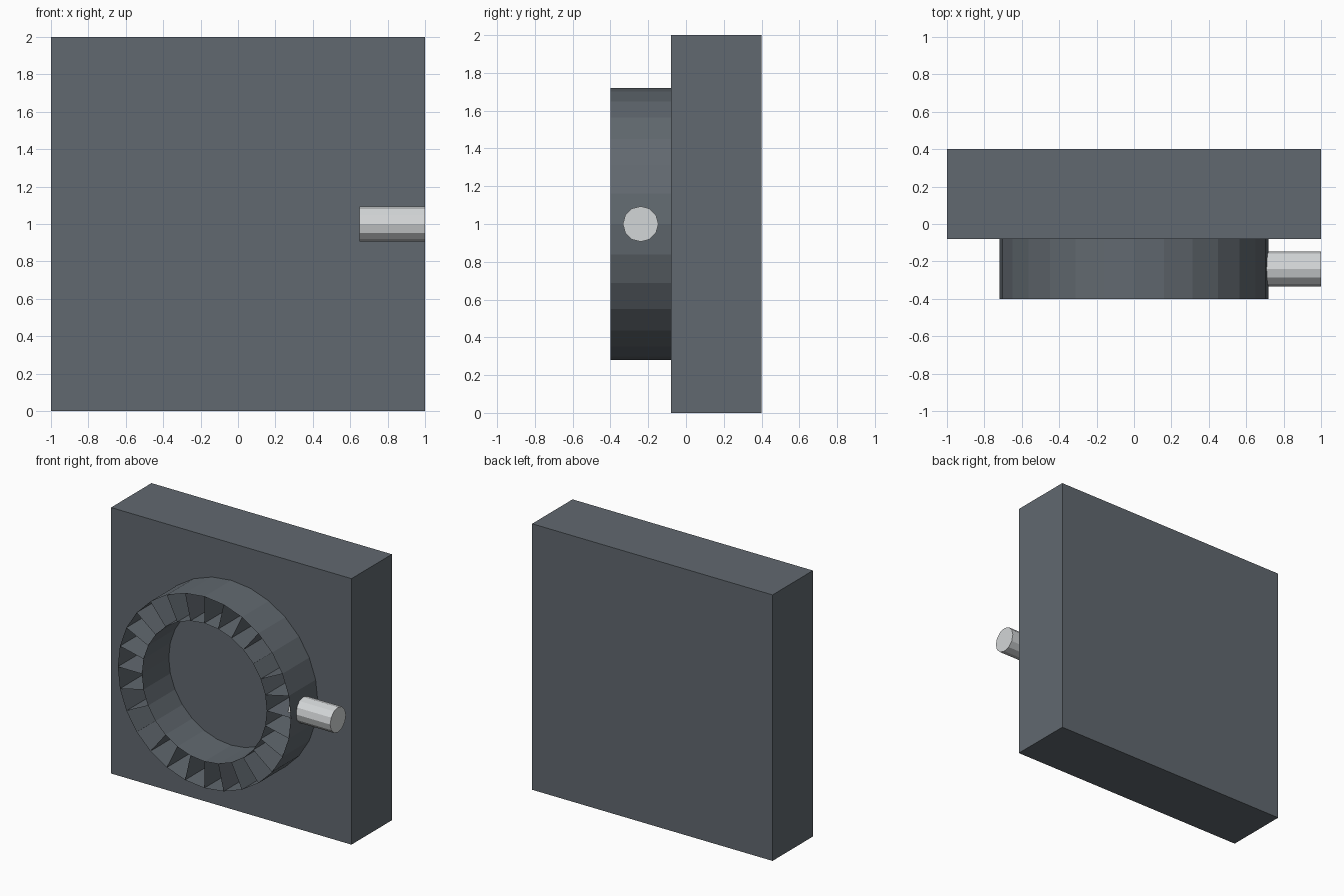
import bpy, bmesh, math
from mathutils import Matrix

if "Cube" in bpy.data.objects:
    bpy.data.objects.remove(bpy.data.objects["Cube"])


def material(name, color):
    mat = bpy.data.materials.new(name)
    mat.diffuse_color = (*color, 1)
    mat.use_nodes = True
    mat.node_tree.nodes["Principled BSDF"].inputs["Base Color"].default_value = mat.diffuse_color
    return mat


def finish(name, bm, mat):
    bmesh.ops.remove_doubles(bm, verts=bm.verts, dist=1e-5)
    mesh = bpy.data.meshes.new(name)
    bm.to_mesh(mesh)
    bm.free()
    mesh.materials.append(mat)
    obj = bpy.data.objects.new(name, mesh)
    bpy.context.collection.objects.link(obj)
    return obj


dark = material("dark_steel", (0.12, 0.14, 0.16))
light = material("light_metal", (0.65, 0.67, 0.68))
FRONT, SEAM, BACK = -0.4, -0.08, 0.4

# Square backing plate
bm = bmesh.new()
bmesh.ops.create_cube(bm, size=1, matrix=Matrix.Translation((0, (SEAM + BACK) / 2, 1))
                      @ Matrix.Diagonal((2, BACK - SEAM, 2, 1)))
finish("plate", bm, dark)

# Open-fronted ring: outer wall, inner wall and radial partitions between the cells
SIDES, R_OUT, R_IN = 28, 0.72, 0.52
bm = bmesh.new()


def point(radius, i, y):
    a = 2 * math.pi * (i % SIDES) / SIDES
    return bm.verts.new((radius * math.cos(a), y, 1 + radius * math.sin(a)))


def wall(r0, i0, r1, i1):
    bm.faces.new((point(r0, i0, FRONT), point(r1, i1, FRONT),
                  point(r1, i1, SEAM), point(r0, i0, SEAM)))


for i in range(SIDES):
    wall(R_OUT, i, R_OUT, i + 1)
    wall(R_IN, i + 1, R_IN, i)
    wall(R_IN, i, R_OUT, i)
finish("cell_ring", bm, dark)

# Side pin poking through the ring's outer wall
bm = bmesh.new()
bmesh.ops.create_cone(bm, cap_ends=True, segments=12, radius1=0.094, radius2=0.094, depth=0.35,
                      matrix=Matrix.Translation((0.825, -0.24, 1))
                      @ Matrix.Rotation(math.pi / 2, 4, 'Y'))
finish("side_pin", bm, light)
